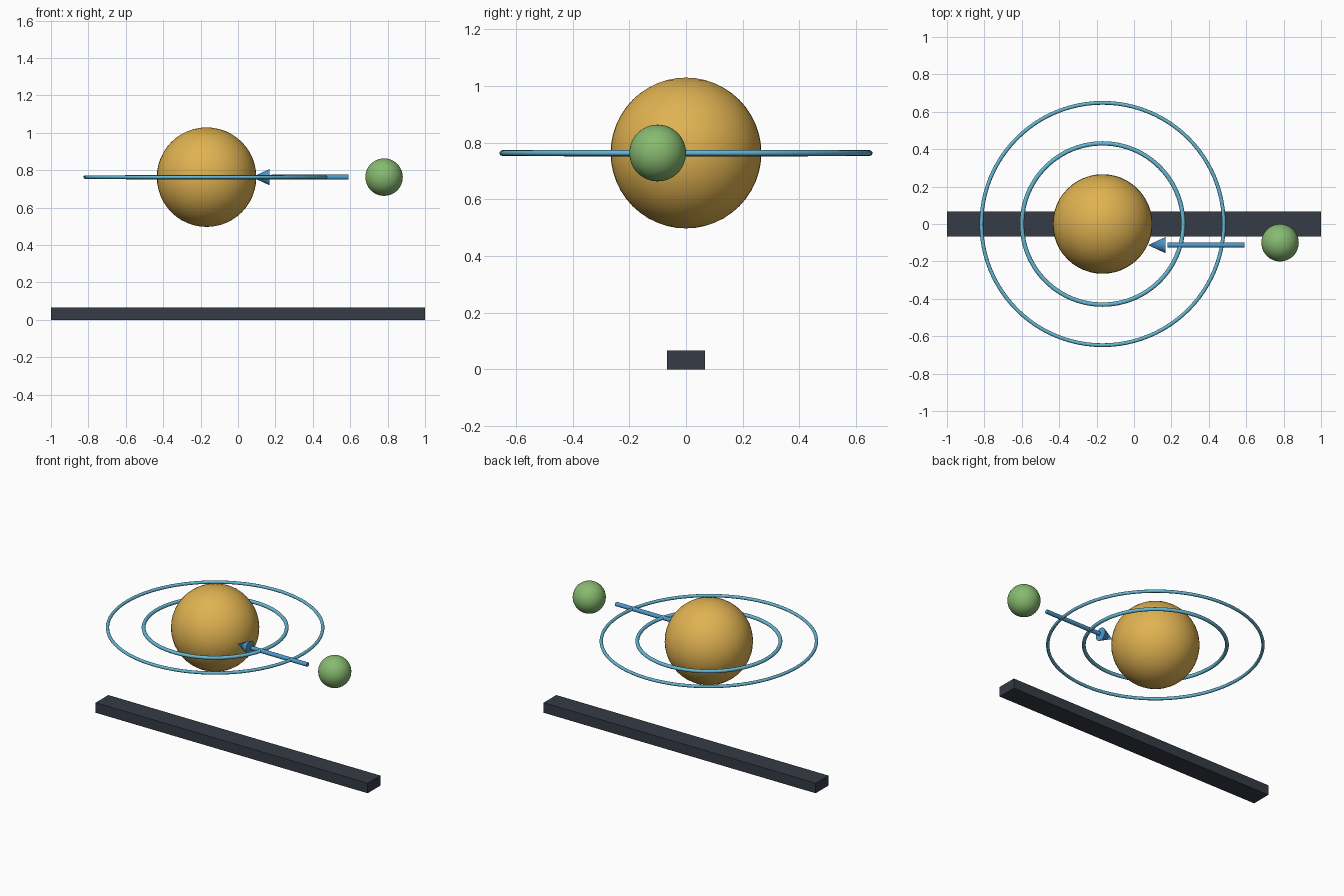
import bpy
import math

default = bpy.data.objects.get("Cube")
if default:
    bpy.data.objects.remove(default, do_unlink=True)


def linear(c):
    return c / 12.92 if c <= 0.04045 else ((c + 0.055) / 1.055) ** 2.4


def material(name, r, g, b):
    colour = (linear(r), linear(g), linear(b), 1)
    mat = bpy.data.materials.new(name)
    mat.use_nodes = True
    mat.diffuse_color = colour
    node = next(n for n in mat.node_tree.nodes if n.type == "BSDF_PRINCIPLED")
    node.inputs["Base Color"].default_value = colour
    return mat


gold = material("gold", 0.88, 0.70, 0.32)
green = material("leaf green", 0.53, 0.73, 0.44)
cyan = material("pale cyan", 0.40, 0.72, 0.83)
blue = material("sky blue", 0.30, 0.60, 0.80)
slate = material("dark slate", 0.21, 0.23, 0.27)


def finish(name, mat, smooth=True):
    obj = bpy.context.object
    obj.name = name
    obj.data.materials.append(mat)
    if smooth:
        bpy.ops.object.shade_smooth_by_angle(angle=math.radians(35))
    return obj


LEVEL = 0.763
CENTRE_X = -0.168
ARROW_Y = -0.113


def ball(name, x, y, radius, mat):
    bpy.ops.mesh.primitive_uv_sphere_add(segments=48, ring_count=24,
                                         radius=radius, location=(x, y, LEVEL))
    finish(name, mat)


# Base bar
bpy.ops.mesh.primitive_cube_add(size=1, location=(0, 0, 0.0333))
bar = finish("base_bar", slate, smooth=False)
bar.scale = (2, 0.133, 0.0667)

# Central and outlying spheres
ball("large_sphere", CENTRE_X, 0, 0.266, gold)
ball("small_sphere", 0.781, -0.1, 0.1, green)

# Concentric rings
for name, radius, tube in (("inner_ring", 0.431, 0.0115),
                           ("outer_ring", 0.648, 0.01)):
    bpy.ops.mesh.primitive_torus_add(major_radius=radius, minor_radius=tube,
                                     major_segments=96, minor_segments=12,
                                     location=(CENTRE_X, 0, LEVEL))
    finish(name, cyan)


# Arrow pointing towards the large sphere
def arrow_part(name, x_back, x_front, r_back, r_front):
    bpy.ops.mesh.primitive_cone_add(
        vertices=24, radius1=r_back, radius2=r_front, depth=x_back - x_front,
        location=((x_back + x_front) / 2, ARROW_Y, LEVEL),
        rotation=(0, -math.pi / 2, 0))
    finish(name, blue)


arrow_part("arrow_shaft", 0.592, 0.18, 0.0135, 0.0135)
arrow_part("arrow_head", 0.168, 0.075, 0.043, 0)
